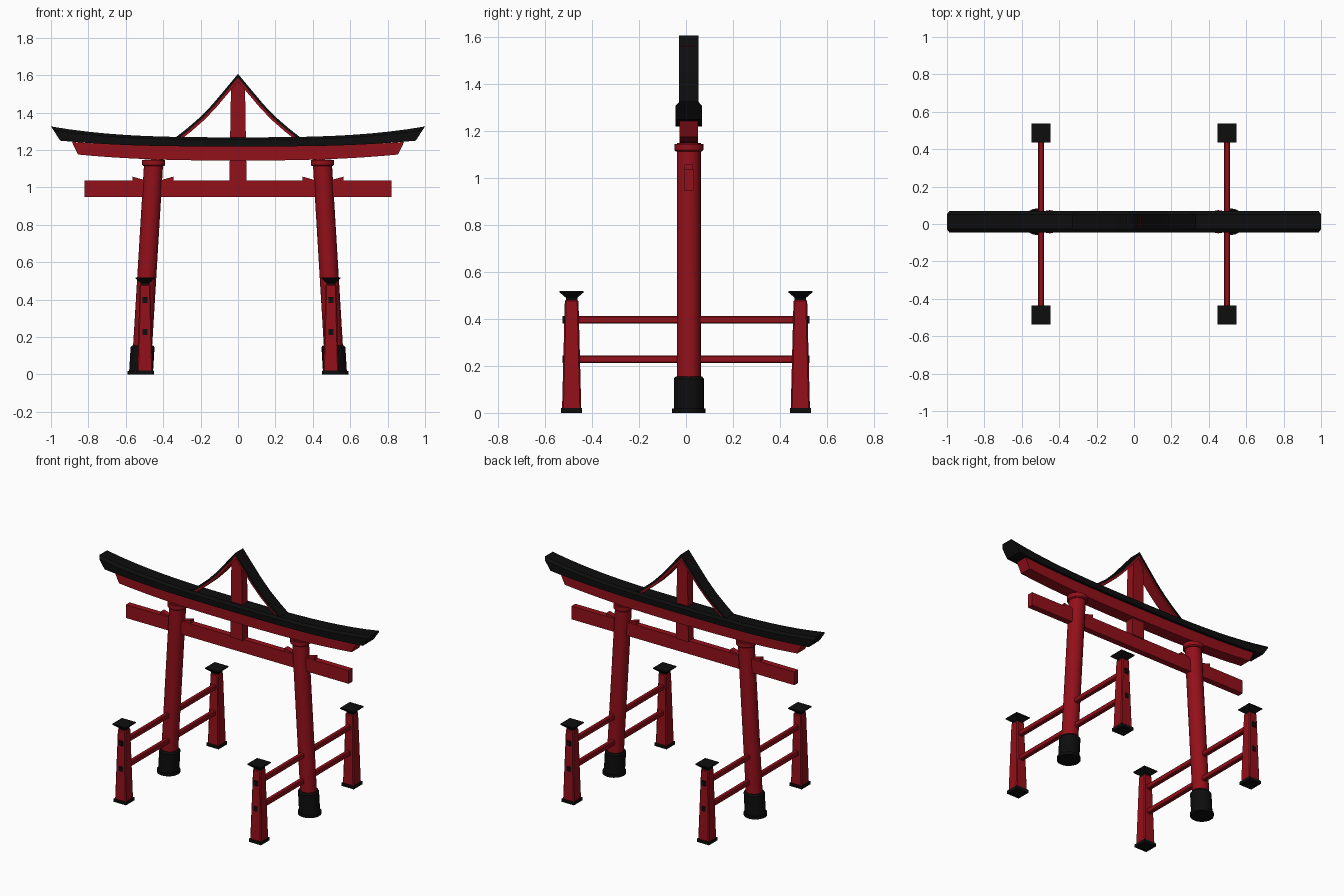
import bpy, bmesh, math
from mathutils import Vector

if "Cube" in bpy.data.objects:
    bpy.data.objects.remove(bpy.data.objects["Cube"])

YC = 0.012  # depth centre of the main frame


def material(name, rgb):
    m = bpy.data.materials.new(name)
    m.diffuse_color = (*rgb, 1)
    m.use_nodes = True
    m.node_tree.nodes["Principled BSDF"].inputs["Base Color"].default_value = m.diffuse_color
    return m


RED = material("red_lacquer", (0.29, 0.005, 0.01))
BLACK = material("black_lacquer", (0.004, 0.004, 0.004))


def loft(name, rings, mat, smooth=None, bevel=0):
    """Skin a list of equal-length closed rings and cap both ends."""
    bm = bmesh.new()
    vs = [[bm.verts.new(p) for p in r] for r in rings]
    n = len(vs[0])
    for a, b in zip(vs, vs[1:]):
        for i in range(n):
            j = (i + 1) % n
            bm.faces.new((a[i], a[j], b[j], b[i]))
    bm.faces.new(vs[0])
    bm.faces.new(vs[-1])
    bmesh.ops.recalc_face_normals(bm, faces=bm.faces)
    me = bpy.data.meshes.new(name)
    bm.to_mesh(me)
    bm.free()
    ob = bpy.data.objects.new(name, me)
    bpy.context.collection.objects.link(ob)
    me.materials.append(mat)
    if bevel:
        mod = ob.modifiers.new("bevel", 'BEVEL')
        mod.width, mod.segments = bevel, 1
    if smooth:
        bpy.ops.object.select_all(action='DESELECT')
        ob.select_set(True)
        bpy.context.view_layer.objects.active = ob
        bpy.ops.object.shade_smooth_by_angle(angle=math.radians(smooth))
    return ob


def rect(x, y, z, hx, hy):
    return [(x - hx, y - hy, z), (x + hx, y - hy, z), (x + hx, y + hy, z), (x - hx, y + hy, z)]


def circle(x, y, z, r, n=24):
    return [(x + r * math.cos(2 * math.pi * i / n), y + r * math.sin(2 * math.pi * i / n), z) for i in range(n)]


def box(name, c, h, mat, bevel=0):
    c, h = Vector(c), Vector(h)
    return loft(name, [rect(c.x, c.y, c.z - h.z, h.x, h.y), rect(c.x, c.y, c.z + h.z, h.x, h.y)], mat, bevel=bevel)


def prism(name, pts, half_y, mat):
    """Extrude an xz outline along y."""
    return loft(name, [[(x, YC + s * half_y, z) for x, z in pts] for s in (-1, 1)], mat)


def lift(t, power):
    return abs(t) ** power


STEPS = [i / 10 for i in range(-10, 11)]

# Curved black top beam with chamfered upper edges and slanted ends
rings = []
for t in STEPS:
    xb, xt = 0.95 * t, t
    zb, zt = 1.219 + 0.031 * lift(t, 3), 1.268 + 0.058 * lift(t, 3)
    xm, zm = xb + (xt - xb) * 0.75, zb + (zt - zb) * 0.75
    rings.append([(xb, YC - 0.057, zb), (xb, YC + 0.057, zb), (xm, YC + 0.057, zm),
                  (xt, YC + 0.04, zt), (xt, YC - 0.04, zt), (xm, YC - 0.057, zm)])
loft("top_beam", rings, BLACK, smooth=20)

# Curved red beam below it
rings = []
for t in STEPS:
    xb, xt = 0.856 * t, 0.888 * t
    zb, zt = 1.144 + 0.032 * lift(t, 2.6), 1.221 + 0.022 * lift(t, 3)
    rings.append([(xb, YC - 0.04, zb), (xb, YC + 0.04, zb), (xt, YC + 0.04, zt), (xt, YC - 0.04, zt)])
loft("under_beam", rings, RED, smooth=20)

# Straight tie beam and the centre post standing on it
box("tie_beam", (0, YC, 0.992), (0.82, 0.02, 0.044), RED)
loft("centre_post", [rect(0, YC, 1.03, 0.046, 0.028), rect(0, YC, 1.565, 0.037, 0.028)], RED)

# Little peaked roof: black cover over a red lining
outer = [(0, 1.607), (0.07, 1.523), (0.14, 1.44), (0.2, 1.378), (0.27, 1.317), (0.345, 1.258)]


def offset(pts, d):
    out = []
    for i, (x, z) in enumerate(pts):
        a, b = pts[max(i - 1, 0)], pts[min(i + 1, len(pts) - 1)]
        t = Vector((b[0] - a[0], b[1] - a[1])).normalized()
        # the peak stays on the centre line
        out.append((0, z - d / t.x) if i == 0 else (x + t.y * d, z - t.x * d))
    return out


def band(name, a, b, half_y, mat):
    prof = [(-x, z, -x2, z2) for (x, z), (x2, z2) in zip(a[::-1], b[::-1])]
    prof += [(x, z, x2, z2) for (x, z), (x2, z2) in zip(a[1:], b[1:])]
    loft(name, [[(x, YC - half_y, z), (x, YC + half_y, z), (x2, YC + half_y, z2), (x2, YC - half_y, z2)]
                for x, z, x2, z2 in prof], mat, smooth=25)


mid, inner = offset(outer, 0.013), offset(outer, 0.026)
band("peak_cover", outer, mid, 0.041, BLACK)
band("peak_lining", mid, inner, 0.037, RED)

for s, side in ((-1, "left"), (1, "right")):
    # Leaning main pillar with shoe, foot disc and collar
    def px(z):
        return s * (0.519 - 0.06 * z)

    loft(side + "_pillar", [circle(px(z), YC, z, 0.051) for z in (0.02, 1.15)], RED, smooth=30)
    loft(side + "_pillar_shoe", [circle(px(z), YC, z, r) for z, r in ((0.015, 0.064), (0.145, 0.064), (0.156, 0.056))],
         BLACK, smooth=30)
    loft(side + "_pillar_foot", [circle(px(0), YC, z, 0.071) for z in (0, 0.018)], BLACK, smooth=30)
    loft(side + "_pillar_collar", [circle(px(1.13), YC, z, r) for z, r in ((1.114, 0.056), (1.12, 0.062), (1.146, 0.062))],
         RED, smooth=30)

    # Wedges on the tie beam either side of the pillar
    for tall, low, label in ((0.565, 0.48, "outer"), (0.345, 0.43, "inner")):
        prism(f"{side}_{label}_wedge", [(s * tall, 1.03), (s * tall, 1.058), (s * low, 1.034), (s * low, 1.03)], 0.018, RED)

    # Front and back support posts
    x = s * 0.497
    for f, end in ((-1, "front"), (1, "back")):
        y, n = f * 0.487, f"{side}_{end}_post"
        loft(n, [rect(x, y, 0.015, 0.041, 0.041), rect(x, y, 0.482, 0.029, 0.029)], RED, bevel=0.006)
        box(n + "_foot", (x, y, 0.01), (0.045, 0.045, 0.01), BLACK)
        loft(n + "_cap", [rect(x, y, z, h, h) for z, h in ((0.478, 0.024), (0.49, 0.024), (0.513, 0.051), (0.519, 0.051))],
             BLACK)
        for z in (0.228, 0.397):
            box(f"{n}_peg", (x, f * 0.505, z), (0.013, 0.021, 0.016), BLACK)

    # Rails running through the pillar
    for z, label in ((0.228, "lower"), (0.397, "upper")):
        box(f"{side}_{label}_rail", (x, 0, z), (0.015, 0.48, 0.0165), RED, bevel=0.005)
